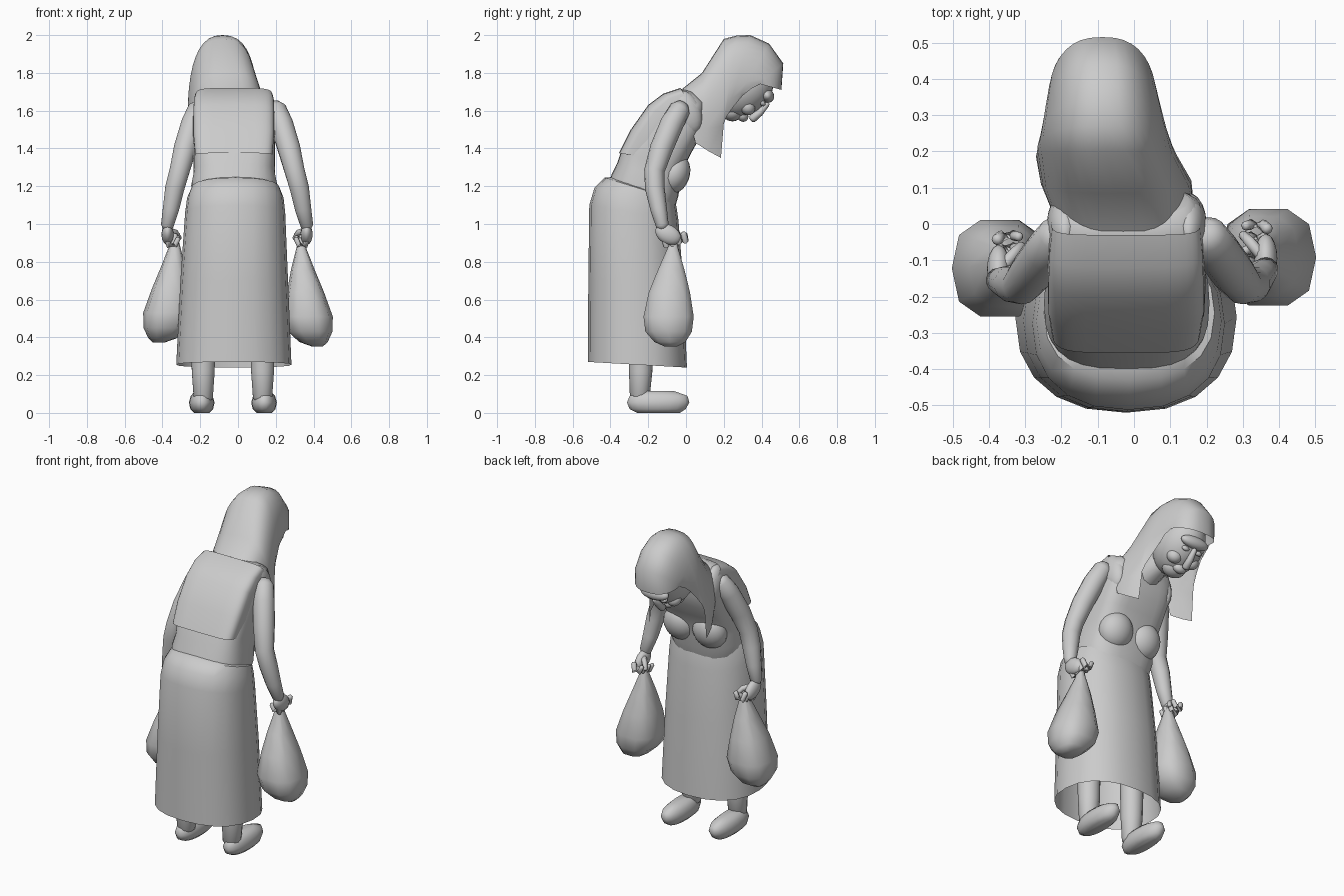
import bpy, bmesh, math
from mathutils import Vector, Matrix


def finish(name, bm, angle=45):
    bmesh.ops.recalc_face_normals(bm, faces=bm.faces)
    me = bpy.data.meshes.new(name)
    bm.to_mesh(me)
    bm.free()
    ob = bpy.data.objects.new(name, me)
    bpy.context.collection.objects.link(ob)
    bpy.ops.object.select_all(action='DESELECT')
    ob.select_set(True)
    bpy.context.view_layer.objects.active = ob
    bpy.ops.object.shade_smooth_by_angle(angle=math.radians(angle))
    return ob


def skin(name, rings, closed, cap0=False, cap1=False, angle=45):
    """Bridge equal-length point rings into one surface."""
    bm = bmesh.new()
    rows = [[bm.verts.new(p) for p in r] for r in rings]
    n = len(rows[0])
    for a, b in zip(rows, rows[1:]):
        for i in range(n if closed else n - 1):
            j = (i + 1) % n
            bm.faces.new((a[i], a[j], b[j], b[i]))
    if cap0:
        bm.faces.new(rows[0])
    if cap1:
        bm.faces.new(rows[-1])
    return finish(name, bm, angle)


def ring(cx, hw, a, b, n=2.0, seg=20, half=False):
    """Superellipse tilted in the y-z plane: a = back (y,z), b = front (y,z).
    With half=True it is an arch with its feet at a and its top at b."""
    a, b = Vector(a), Vector(b)
    mid = a if half else (a + b) / 2
    pts = []
    for i in range(seg + 1 if half else seg):
        t = math.pi * i / seg * (1 if half else 2)
        c, s = math.cos(t), math.sin(t)
        c = math.copysign(abs(c) ** (2 / n), c)
        s = math.copysign(abs(s) ** (2 / n), s)
        p = mid + (b - mid) * s
        pts.append((cx + hw * c, p.x, p.y))
    return pts


def tube(name, pts, seg=12):
    """Round limb through (x, y, z, radius) points with rounded ends."""
    rings = []
    P = [Vector(p[:3]) for p in pts]
    for i, p in enumerate(P):
        d = (P[min(i + 1, len(P) - 1)] - P[max(i - 1, 0)]).normalized()
        u = d.cross(Vector((1, 0.01, 0.02))).normalized()
        v = d.cross(u)
        def circle(c, r):
            return [c + (u * math.cos(2 * math.pi * k / seg) + v * math.sin(2 * math.pi * k / seg)) * r
                    for k in range(seg)]
        r = pts[i][3]
        if i == 0:
            rings.append(circle(p - d * r * 0.6, r * 0.55))
        rings.append(circle(p, r))
        if i == len(P) - 1:
            rings.append(circle(p + d * r * 0.6, r * 0.55))
    return skin(name, rings, True, True, True, 80)


def ball(name, loc, size, tilt=0.0, roll=0.0):
    bm = bmesh.new()
    bmesh.ops.create_uvsphere(bm, u_segments=20, v_segments=12, radius=1)
    m = (Matrix.Translation(loc) @ Matrix.Rotation(roll, 4, 'Y') @ Matrix.Rotation(tilt, 4, 'X')
         @ Matrix.Diagonal((*size, 1)))
    bm.transform(m)
    return finish(name, bm, 80)


# long skirt, open at the hem
skin("skirt", [
    ring(-.022, .305, (-.52, .27), (.005, .24), 2.3),
    ring(-.02, .285, (-.517, .70), (-.015, .70), 2.3),
    ring(-.015, .265, (-.512, 1.10), (-.04, 1.02), 2.3),
    ring(-.014, .255, (-.485, 1.19), (-.05, 1.09), 2.3),
    ring(-.013, .235, (-.43, 1.245), (-.06, 1.13), 2.4),
    ring(-.013, .19, (-.38, 1.25), (-.10, 1.15), 2.4)], True)

# stooped torso
torso = [(.22, (-.42, 1.18), (-.06, 1.08), 2.6), (.228, (-.395, 1.26), (-.04, 1.15), 2.8),
         (.215, (-.365, 1.32), (-.03, 1.22), 3), (.217, (-.345, 1.38), (-.015, 1.29), 3.2),
         (.217, (-.275, 1.50), (.03, 1.38), 3.6), (.215, (-.19, 1.62), (.075, 1.46), 3.6),
         (.213, (-.115, 1.68), (.095, 1.53), 3.4), (.205, (-.04, 1.715), (.10, 1.58), 3),
         (.17, (.02, 1.71), (.11, 1.62), 2.5)]
skin("torso", [ring(-.02, h, a, b, n, 28) for h, a, b, n in torso], True, True, True, 50)
# raised panel across the back of the blouse
skin("back_panel", [
    ring(-.022, .205, (-.26, 1.36), (-.355, 1.375), 5, 16, True),
    ring(-.022, .215, (-.20, 1.45), (-.292, 1.50), 5, 16, True),
    ring(-.022, .215, (-.12, 1.57), (-.20, 1.63), 5, 16, True),
    ring(-.022, .212, (-.05, 1.64), (-.12, 1.69), 5, 16, True),
    ring(-.022, .205, (.01, 1.66), (-.03, 1.72), 5, 16, True)], False)
tube("neck", [(-.03, .03, 1.60, .09), (-.06, .12, 1.66, .075), (-.08, .22, 1.70, .075)])

# headscarf: arches from the nape over the crown to the brow
scarf = [(-.03, .195, (.05, 1.43), (-.02, 1.715), 3), (-.05, .208, (.12, 1.385), (.085, 1.80), 3),
         (-.075, .195, (.185, 1.35), (.20, 1.98), 2.8), (-.08, .187, (.20, 1.53), (.27, 1.998), 2.6),
         (-.082, .178, (.215, 1.57), (.34, 2.0), 2.5), (-.085, .165, (.25, 1.62), (.44, 1.955), 2.5),
         (-.087, .152, (.30, 1.68), (.515, 1.85), 2.5), (-.088, .142, (.36, 1.75), (.505, 1.71), 2.5)]
skin("headscarf", [ring(c, h, a, b, n, 20, True) for c, h, a, b, n in scarf], False, angle=60)

# head and face looking down
t = -math.radians(56)
ball("head", (-.085, .295, 1.72), (.135, .145, .18), t)
ball("chin", (-.085, .25, 1.60), (.075, .055, .06), t)
ball("mouth", (-.085, .298, 1.575), (.042, .036, .03), t)
ball("brow", (-.085, .43, 1.68), (.095, .04, .035), t)
tube("nose", [(-.085, .43, 1.635, .014), (-.085, .39, 1.59, .02), (-.085, .352, 1.558, .022)])

for s, side in ((1, "right"), (-1, "left")):
    k = 0 if s > 0 else 1
    dy, dz = -.03 * k, .02 * k

    def X(x, off=-.005):
        return off + s * x

    ball(side + "_bust", (X(.10, -.02), -.065, 1.265), (.105, .085, .11), -.35)
    ball(side + "_cheek", (X(.06, -.085), .325, 1.62), (.045, .045, .04), t)
    ball(side + "_eye", (X(.045, -.085), .405, 1.64), (.024, .018, .014), t)
    # rounded shoulder edge and arm
    ball(side + "_shoulder", (X(.17, -.02), .0, 1.59), (.05, .08, .12), .35)
    tube(side + "_arm", [(X(.205), -.03, 1.61, .055), (X(.235), -.075, 1.53, .062),
                         (X(.275), -.13, 1.40, .061), (X(.305), -.168, 1.28, .054),
                         (X(.33), -.165, 1.19, .052), (X(.35), -.145 + dy / 2, 1.08, .044),
                         (X(.37), -.125 + dy, .99, .034)], 14)
    # fist holding the bag
    ball(side + "_palm", (X(.368), -.095 + dy, .945), (.032, .072, .05), -.5)
    for i in range(4):
        y = -.115 + .034 * i + dy
        z = .90 + .008 * i
        tube(side + "_finger", [(X(.372), y, z + .025, .016), (X(.360), y + .01, z - .015, .016),
                                (X(.328), y + .012, z - .012, .015),
                                (X(.312), y + .008, z + .022, .013)], 8)
    tube(side + "_thumb", [(X(.36), -.09 + dy, .965, .018), (X(.325), -.05 + dy, .955, .016),
                           (X(.305), -.03 + dy, .925, .013)], 8)
    # sagging carrier bag
    bag = [(.93, .335, .012, .014), (.87, .335, .027, .03), (.76, .343, .062, .072),
           (.64, .357, .098, .113), (.51, .370, .132, .138), (.43, .382, .118, .128),
           (.375, .40, .075, .085), (.352, .42, .03, .035)]
    cy = [-.07, -.07, -.078, -.088, -.092, -.092, -.085, -.08]
    skin(side + "_bag", [ring(X(x, 0), hx, (y - hy + dy, z + dz), (y + hy + dy, z + dz), 2.6, 10)
                         for (z, x, hx, hy), y in zip(bag, cy)], True, True, True, 60)
    # leg and shoe
    tube(side + "_leg", [(X(.16, -.027), -.24, .80, .075), (X(.158, -.027), -.24, .40, .066),
                         (X(.157, -.027), -.24, .22, .062), (X(.157, -.027), -.245, .08, .052)], 14)
    skin(side + "_shoe", [ring(X(.165, -.027), w, (b, z), (f, z), 2.2, 18) for z, w, b, f in
                          ((0, .04, -.26, -.03), (.02, .06, -.30, .0), (.055, .068, -.315, .02),
                           (.09, .058, -.30, .01), (.115, .035, -.26, -.06))],
         True, True, True, 70)
